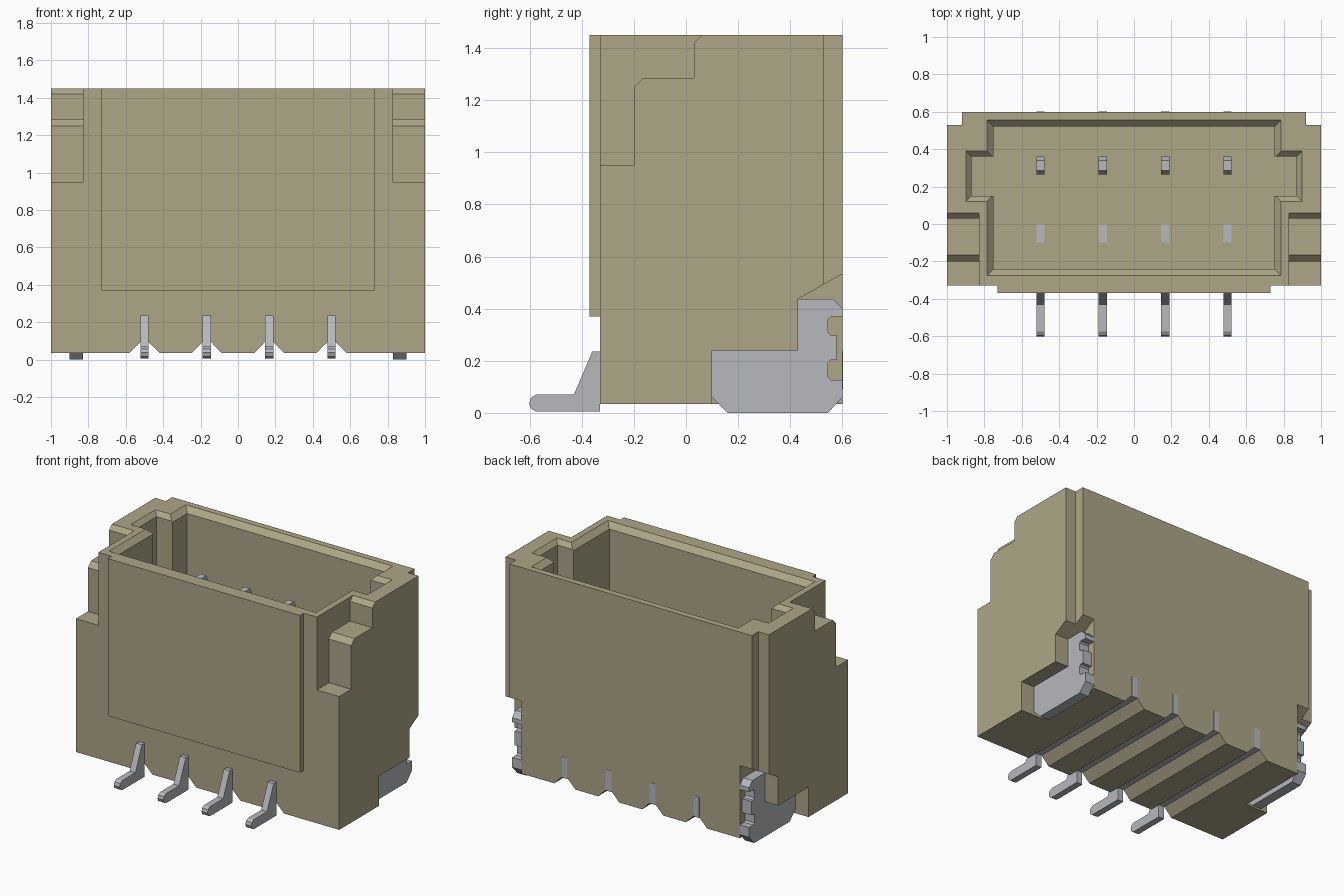
import bpy, bmesh

cube = bpy.data.objects.get("Cube")
if cube:
    bpy.data.objects.remove(cube, do_unlink=True)


def material(name, rgb, rough):
    m = bpy.data.materials.new(name)
    m.use_nodes = True
    m.diffuse_color = (*rgb, 1)
    bsdf = m.node_tree.nodes["Principled BSDF"]
    bsdf.inputs["Base Color"].default_value = (*rgb, 1)
    bsdf.inputs["Roughness"].default_value = rough
    return m


TAN = material("tan plastic", (0.42, 0.38, 0.245), 0.6)
METAL = material("light grey metal", (0.47, 0.48, 0.51), 0.5)
TOP, BOTTOM, FLOOR = 1.45, 0.035, 0.42
PIN_X = [-0.5, -0.167, 0.167, 0.5]


def loft(name, lower, upper, mat):
    """Solid between two matching loops of 3D points."""
    bm = bmesh.new()
    a = [bm.verts.new(p) for p in lower]
    b = [bm.verts.new(p) for p in upper]
    bm.faces.new(a)
    bm.faces.new(b)
    for i in range(len(a)):
        j = (i + 1) % len(a)
        bm.faces.new((a[i], a[j], b[j], b[i]))
    bmesh.ops.recalc_face_normals(bm, faces=bm.faces)
    mesh = bpy.data.meshes.new(name)
    bm.to_mesh(mesh)
    bm.free()
    mesh.materials.append(mat)
    ob = bpy.data.objects.new(name, mesh)
    bpy.context.collection.objects.link(ob)
    return ob


def prism(name, pts, axis, lo, hi, mat=TAN):
    """Extrude a 2D outline along x, y or z."""
    def place(p, d):
        q = list(p)
        q.insert("xyz".index(axis), d)
        return q
    return loft(name, [place(p, lo) for p in pts], [place(p, hi) for p in pts], mat)


def rect(x0, x1, y0, y1, grow=0):
    return [(x0 - grow, y0 - grow), (x1 + grow, y0 - grow),
            (x1 + grow, y1 + grow), (x0 - grow, y1 + grow)]


def cut(target, cutter):
    cutter.hide_render = True
    mod = target.modifiers.new("cut", "BOOLEAN")
    mod.operation = "DIFFERENCE"
    mod.solver = "EXACT"
    mod.object = cutter
    bpy.context.view_layer.objects.active = target
    bpy.ops.object.modifier_apply(modifier=mod.name)
    bpy.data.objects.remove(cutter, do_unlink=True)


def well(target, x0, x1, y0, y1, rim):
    """Deep pocket with a chamfered rim at the top."""
    cut(target, prism("well_cutter", rect(x0, x1, y0, y1), "z", FLOOR, TOP + 0.1))
    lower = [(x, y, TOP - rim) for x, y in rect(x0, x1, y0, y1)]
    upper = [(x, y, TOP + rim) for x, y in rect(x0, x1, y0, y1, 2 * rim)]
    cut(target, loft("rim_cutter", lower, upper, TAN))


# Housing: block with stepped rear corners
outline = [(-1, -0.33), (1, -0.33), (1, 0.53), (0.92, 0.53),
           (0.92, 0.6), (-0.92, 0.6), (-0.92, 0.53), (-1, 0.53)]
housing = prism("housing", outline, "z", BOTTOM, TOP)

# Mating cavity and its side key slots
well(housing, -0.75, 0.75, -0.24, 0.52, 0.036)
for s in (-1, 1):
    x0, x1 = sorted((s * 0.7, s * 0.87))
    well(housing, x0, x1, 0.15, 0.36, 0.029)

# Stepped front shoulders and rear tab recesses on both sides
shoulder = [(-0.5, 0.95), (-0.2, 0.95), (-0.2, 1.25), (-0.165, 1.285),
            (0.03, 1.285), (0.03, 1.42), (0.08, 1.47), (0.08, 1.6), (-0.5, 1.6)]
recess = [(0.1, -0.1), (0.1, 0.24), (0.43, 0.24), (0.43, 0.437),
          (0.7, 0.59), (0.7, -0.1)]
for s in (-1, 1):
    lo, hi = sorted((s * 0.83, s * 1.2))
    cut(housing, prism("shoulder_cutter", shoulder, "x", lo, hi))
    cut(housing, prism("recess_cutter", recess, "x", lo, hi))

# Tapered grooves along the underside, one per contact
for x in PIN_X:
    groove = [(x - 0.105, 0.01), (x + 0.105, 0.01), (x + 0.022, 0.095), (x - 0.022, 0.095)]
    cut(housing, prism("groove_cutter", groove, "y", -0.6, 0.8))

# Raised front panel
prism("front_panel", rect(-0.73, 0.73, 0.37, TOP), "y", -0.37, -0.33)

# Contacts: solder foot, buried base, floor stub and mating post
contact = [(-0.36, 0.235), (-0.1, 0.235), (-0.1, FLOOR + 0.003), (0, FLOOR + 0.003),
           (0, 0.235), (0.265, 0.235), (0.265, 1.09), (0.285, 1.13), (0.34, 1.13),
           (0.36, 1.09), (0.36, 0.235), (0.602, 0.235), (0.602, 0.092),
           (-0.33, 0.092), (-0.33, 0.005), (-0.575, 0.005), (-0.595, 0.017),
           (-0.602, 0.037), (-0.595, 0.058), (-0.575, 0.07), (-0.43, 0.07)]
for i, x in enumerate(PIN_X):
    prism(f"contact_{i + 1}", contact, "x", x - 0.022, x + 0.022, METAL)

# Side solder tabs with notched rear edges
tab = [(0.1, 0.24), (0.43, 0.24), (0.43, 0.437), (0.565, 0.437), (0.6, 0.4),
       (0.6, 0.37), (0.555, 0.37), (0.545, 0.36), (0.545, 0.31), (0.555, 0.298),
       (0.577, 0.298), (0.577, 0.203), (0.555, 0.203), (0.545, 0.192),
       (0.545, 0.138), (0.555, 0.127), (0.6, 0.127), (0.6, 0.06),
       (0.545, 0), (0.16, 0), (0.1, 0.06)]
for side, s in (("left", 1), ("right", -1)):
    lo, hi = sorted((s * 0.83, s * 0.9))
    prism(f"{side}_solder_tab", tab, "x", lo, hi, METAL)
